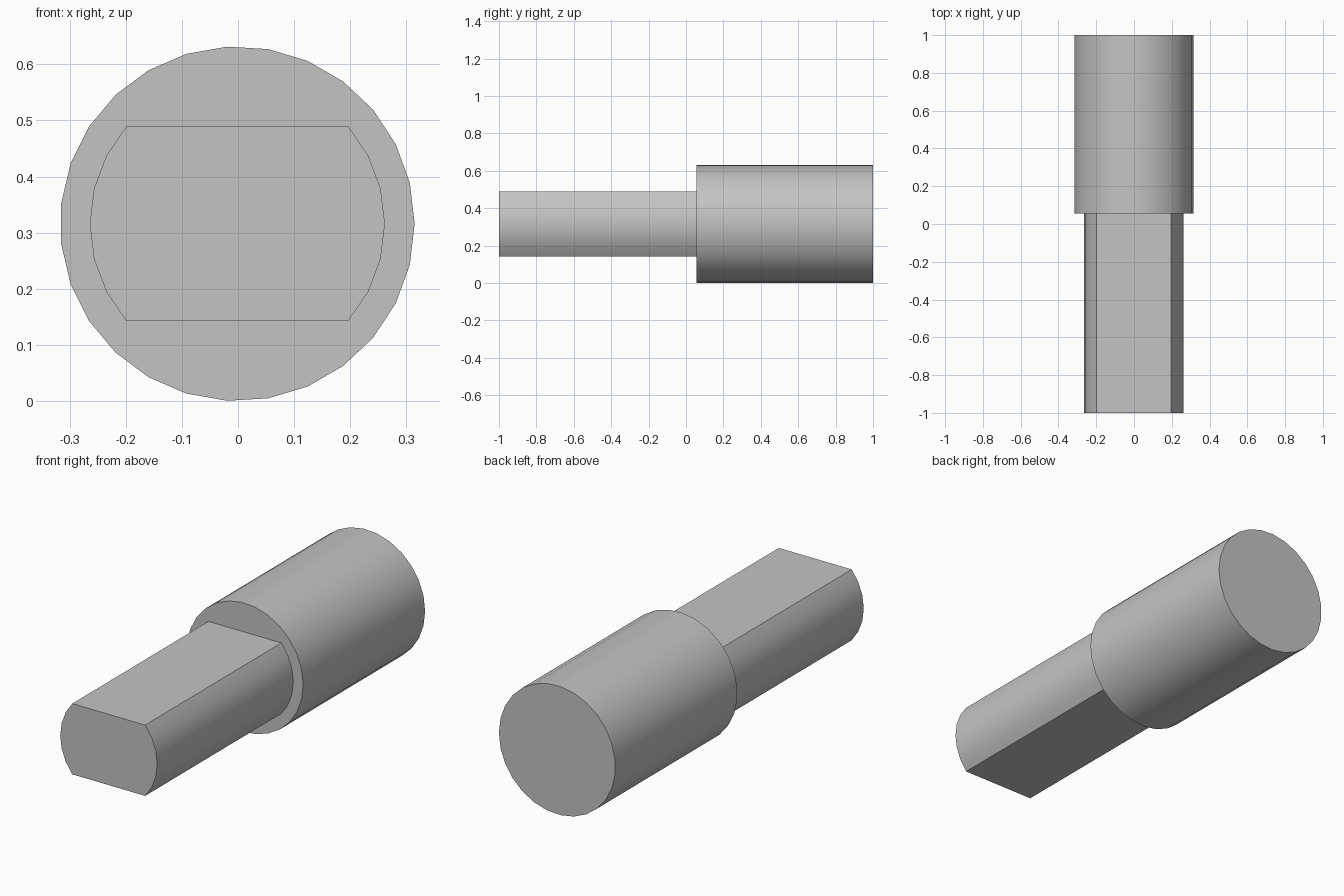
import bpy
import bmesh
from math import sin, cos, pi, asin

if "Cube" in bpy.data.objects:
    bpy.data.objects.remove(bpy.data.objects["Cube"], do_unlink=True)

grey = bpy.data.materials.new("plain grey")
grey.use_nodes = True
COLOUR = (0.55, 0.55, 0.55, 1)
grey.diffuse_color = COLOUR
grey.node_tree.nodes["Principled BSDF"].inputs["Base Color"].default_value = COLOUR

AXIS_X, AXIS_Z = -0.0012, 0.316


def arc(radius, angles):
    return [(radius * cos(a), radius * sin(a)) for a in angles]


def extrude_profile(name, profile, y0, y1):
    """Extrude an (x, z) outline around the axis along y."""
    bm = bmesh.new()
    cap = bm.faces.new([bm.verts.new((AXIS_X + x, y0, AXIS_Z + z)) for x, z in profile])
    out = bmesh.ops.extrude_face_region(bm, geom=[cap], use_keep_orig=True)
    moved = [v for v in out["geom"] if isinstance(v, bmesh.types.BMVert)]
    bmesh.ops.translate(bm, verts=moved, vec=(0, y1 - y0, 0))
    bmesh.ops.recalc_face_normals(bm, faces=bm.faces)
    mesh = bpy.data.meshes.new(name)
    bm.to_mesh(mesh)
    bm.free()
    mesh.materials.append(grey)
    obj = bpy.data.objects.new(name, mesh)
    bpy.context.collection.objects.link(obj)
    bpy.ops.object.select_all(action="DESELECT")
    obj.select_set(True)
    bpy.context.view_layer.objects.active = obj
    bpy.ops.object.shade_smooth_by_angle(angle=pi / 6)
    return obj


# Round body at the back
SIDES = 27
extrude_profile("round_body", arc(0.316, [2 * pi * i / SIDES for i in range(SIDES)]), 0.055, 1)

# Shaft with flats above and below, its end seated just inside the body
RADIUS, HALF_HEIGHT, STEPS = 0.263, 0.1735, 6
limit = asin(HALF_HEIGHT / RADIUS)
side = [limit * (2 * i / STEPS - 1) for i in range(STEPS + 1)]
extrude_profile("flatted_shaft", arc(RADIUS, side + [a + pi for a in side]), -1, 0.06)
